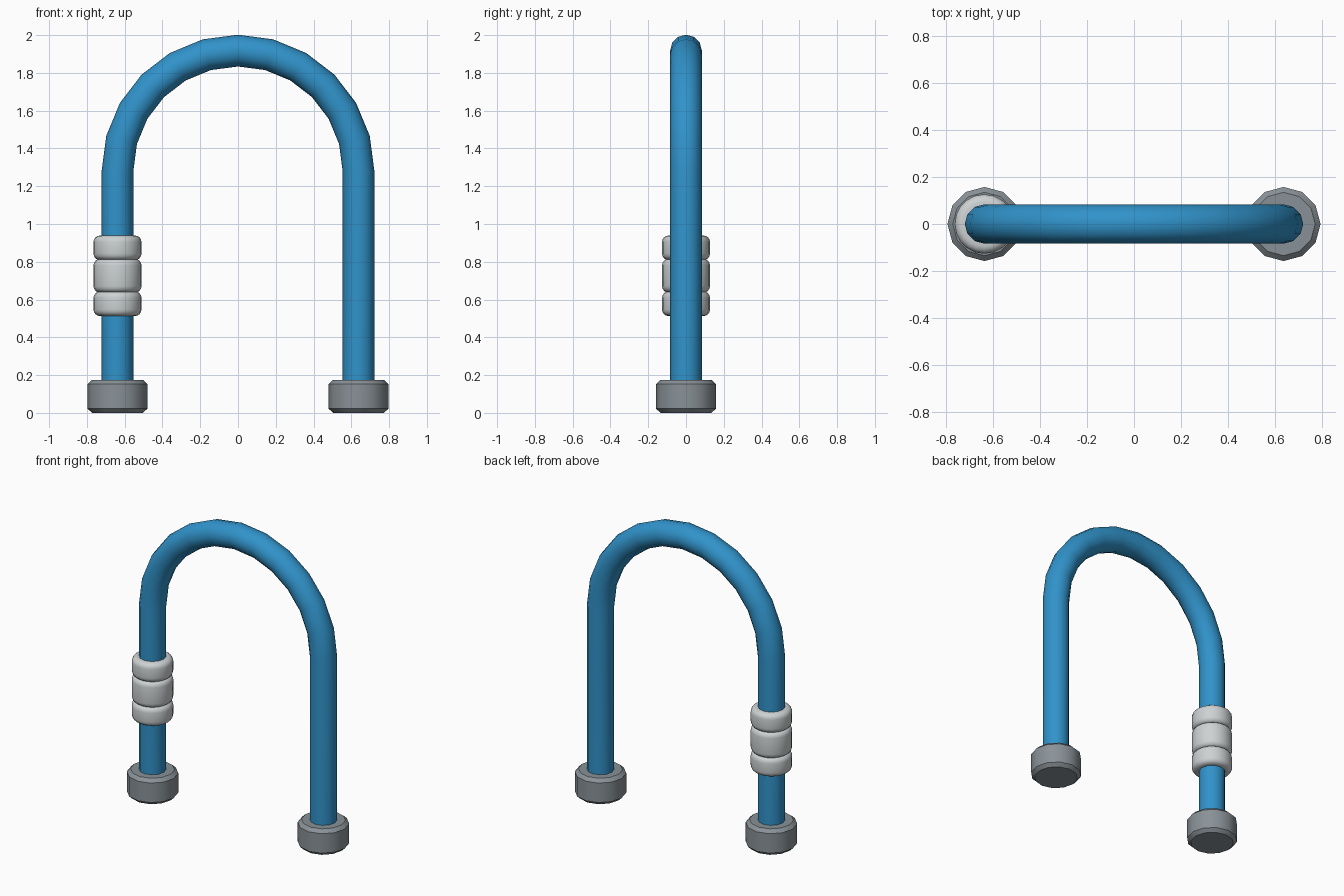
import bpy, bmesh, math
from mathutils import Vector

if "Cube" in bpy.data.objects:
    bpy.data.objects.remove(bpy.data.objects["Cube"])

LEG_X, ARC_Z, TUBE_R = 0.638, 1.28, 0.084


def material(name, rgb):
    m = bpy.data.materials.new(name)
    m.diffuse_color = (*rgb, 1)
    m.use_nodes = True
    m.node_tree.nodes["Principled BSDF"].inputs["Base Color"].default_value = m.diffuse_color
    return m


BLUE = material("blue paint", (0.030, 0.290, 0.590))
GREY = material("grey rubber", (0.250, 0.285, 0.310))
PALE = material("pale grey beads", (0.610, 0.640, 0.650))


def skin(name, rings, mat, angle):
    """Join rings of points into a closed, capped tube."""
    bm = bmesh.new()
    loops = [[bm.verts.new(p) for p in ring] for ring in rings]
    n = len(loops[0])
    for a, b in zip(loops, loops[1:]):
        for i in range(n):
            j = (i + 1) % n
            bm.faces.new((a[i], a[j], b[j], b[i]))
    bm.faces.new(loops[0])
    bm.faces.new(loops[-1])
    bmesh.ops.recalc_face_normals(bm, faces=bm.faces)
    mesh = bpy.data.meshes.new(name)
    bm.to_mesh(mesh)
    bm.free()
    mesh.materials.append(mat)
    obj = bpy.data.objects.new(name, mesh)
    bpy.context.collection.objects.link(obj)
    bpy.ops.object.select_all(action='DESELECT')
    obj.select_set(True)
    bpy.context.view_layer.objects.active = obj
    bpy.ops.object.shade_smooth_by_angle(angle=math.radians(angle))
    return obj


def circle(centre, side, radius, n):
    """Ring of n points spanned by the side direction and the y axis."""
    y = Vector((0, 1, 0))
    turns = [2 * math.pi * i / n for i in range(n)]
    return [centre + radius * (math.cos(t) * side + math.sin(t) * y) for t in turns]


def lathe(name, x, profile, n, mat, angle):
    rings = [circle(Vector((x, 0, z)), Vector((1, 0, 0)), r, n) for r, z in profile]
    return skin(name, rings, mat, angle)


# Bent tube: straight leg, half circle in 15 degree steps, straight leg
rings = [circle(Vector((LEG_X, 0, 0.02)), Vector((1, 0, 0)), TUBE_R, 12)]
for k in range(13):
    a = math.radians(15 * k)
    out = Vector((math.cos(a), 0, math.sin(a)))
    rings.append(circle(Vector((0, 0, ARC_Z)) + LEG_X * out, out, TUBE_R, 12))
rings.append(circle(Vector((-LEG_X, 0, 0.02)), Vector((-1, 0, 0)), TUBE_R, 12))
skin("arch_tube", rings, BLUE, 40)

# Chamfered feet
foot = [(0.135, 0), (0.158, 0.022), (0.158, 0.153), (0.135, 0.175)]
for side, x in (("left", -LEG_X), ("right", LEG_X)):
    lathe(side + "_foot", x, foot, 12, GREY, 35)

# Three rounded beads on the left leg
for name, z0, z1 in (("lower", 0.513, 0.643), ("middle", 0.637, 0.815), ("upper", 0.809, 0.939)):
    edge, c = [], 0.034
    for k in range(5):
        a = math.radians(-90 + 22.5 * k)
        edge.append((0.127 - c + c * math.cos(a), c + c * math.sin(a)))
    profile = [(r, z0 + h) for r, h in edge] + [(r, z1 - h) for r, h in reversed(edge)]
    lathe(name + "_bead", -LEG_X, profile, 20, PALE, 50)
